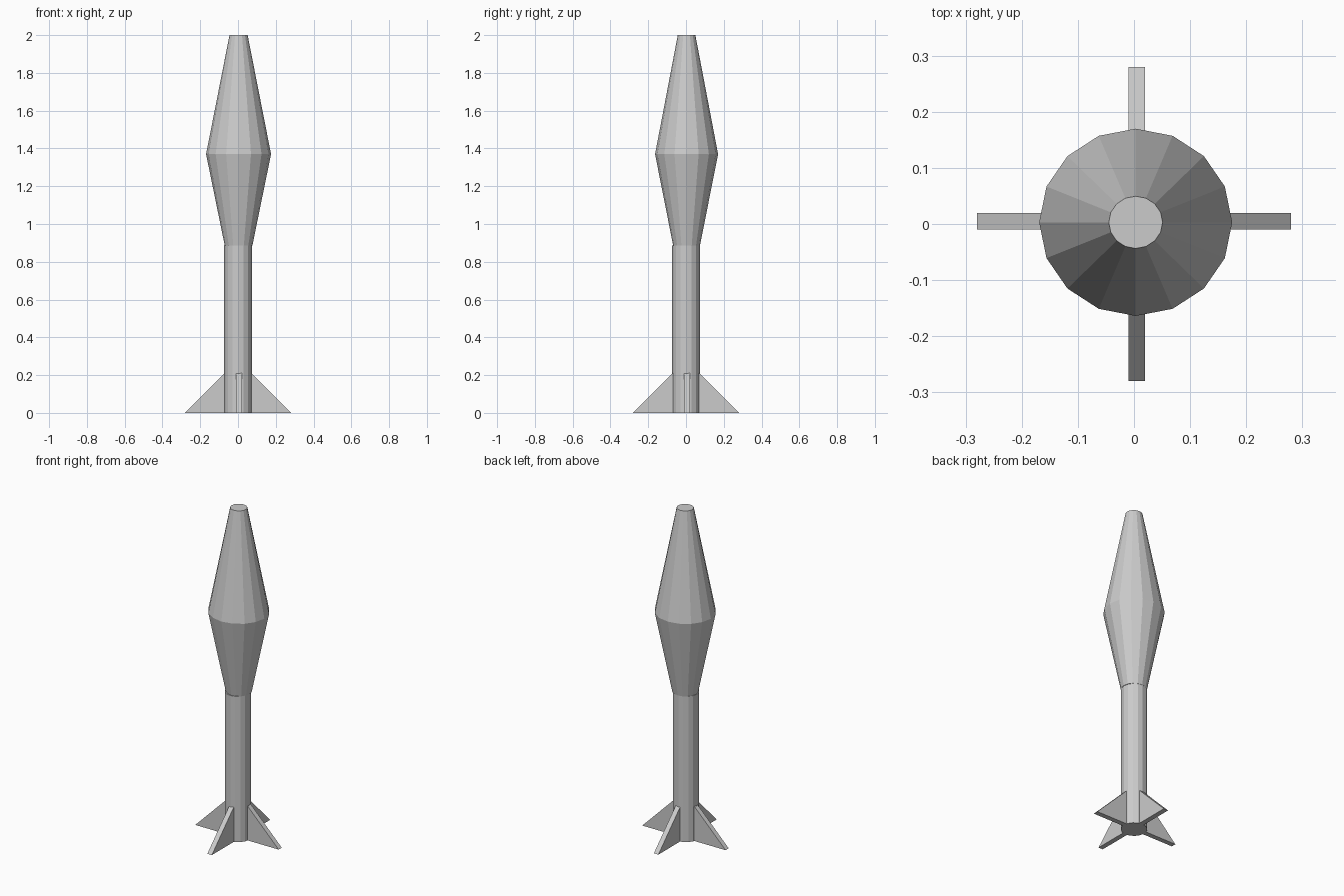
import bpy, bmesh, math
from mathutils import Matrix

if "Cube" in bpy.data.objects:
    bpy.data.objects.remove(bpy.data.objects["Cube"])

SIDES = 16


def finish(name, bm):
    bmesh.ops.recalc_face_normals(bm, faces=bm.faces)
    mesh = bpy.data.meshes.new(name)
    bm.to_mesh(mesh)
    bm.free()
    obj = bpy.data.objects.new(name, mesh)
    bpy.context.collection.objects.link(obj)
    return obj


def lathe(name, profile, centre, y_scale=1.0):
    """Capped, flat-sided solid from (radius, z) rings."""
    bm = bmesh.new()
    rings = []
    for r, z in profile:
        angles = [math.tau * i / SIDES for i in range(SIDES)]
        rings.append([bm.verts.new((centre + r * math.cos(a),
                                    centre + r * y_scale * math.sin(a), z)) for a in angles])
    for low, high in zip(rings, rings[1:]):
        for i in range(SIDES):
            j = (i + 1) % SIDES
            bm.faces.new((low[i], low[j], high[j], high[i]))
    bm.faces.new(rings[0])
    bm.faces.new(rings[-1])
    return finish(name, bm)


def fin(name, turn, offset):
    """Triangular plate pointing outward along the turned x axis."""
    bm = bmesh.new()
    outline = [(0.06, 0), (0.28, 0), (0.07, 0.21), (0.06, 0.21)]
    face = bm.faces.new([bm.verts.new((x, -0.015, z)) for x, z in outline])
    out = bmesh.ops.extrude_face_region(bm, geom=[face])
    moved = [v for v in out["geom"] if isinstance(v, bmesh.types.BMVert)]
    bmesh.ops.translate(bm, verts=moved, vec=(0, 0.03, 0))
    bm.transform(Matrix.Translation(offset) @ Matrix.Rotation(turn, 4, 'Z'))
    return finish(name, bm)


# Tail tube
lathe("tail_tube", [(0.073, 0), (0.073, 0.885)], 0.0)

# Swollen warhead with a blunt tip
lathe("warhead", [(0.073, 0.885), (0.172, 1.37), (0.048, 2.0)], 0.003, 0.97)

# Four tail fins
for i, side in enumerate(("right", "back", "left", "front")):
    shift = (0, 0.005, 0) if i % 2 == 0 else (0.005, 0, 0)
    fin(f"{side}_fin", i * math.pi / 2, shift)
